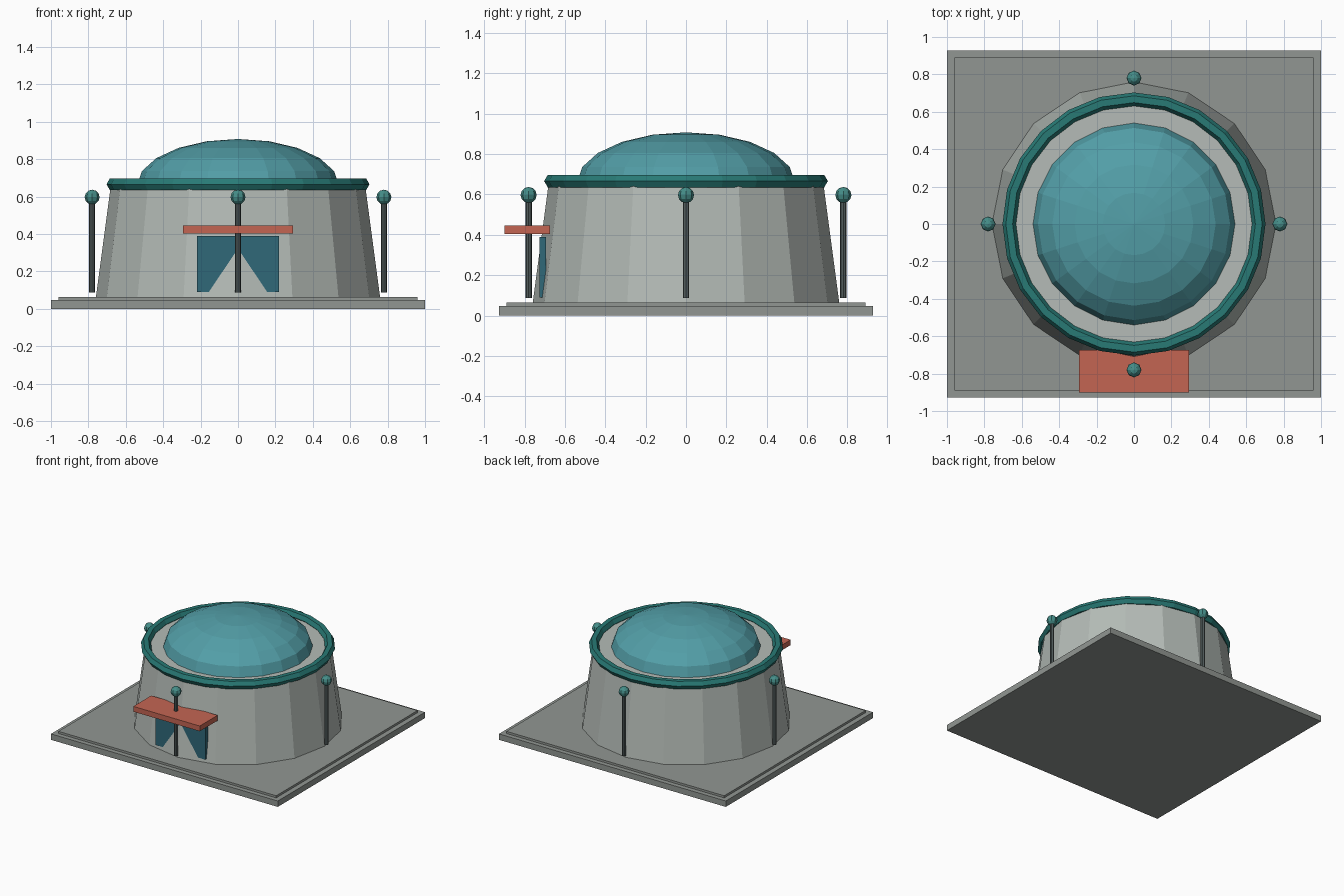
import bpy, bmesh, math
from mathutils import Matrix

if "Cube" in bpy.data.objects:
    bpy.data.objects.remove(bpy.data.objects["Cube"])


def material(name, rgb):
    m = bpy.data.materials.new(name)
    m.diffuse_color = (*rgb, 1)
    m.use_nodes = True
    m.node_tree.nodes["Principled BSDF"].inputs["Base Color"].default_value = m.diffuse_color
    return m


STONE = material("stone", (0.283, 0.307, 0.288))
PLASTER = material("plaster", (0.459, 0.50, 0.472))
GLASS = material("dome_teal", (0.086, 0.345, 0.39))
TRIM = material("trim_teal", (0.021, 0.194, 0.179))
DOOR = material("door_blue", (0.029, 0.14, 0.19))
RED = material("canopy_red", (0.548, 0.131, 0.086))
METAL = material("post_metal", (0.085, 0.11, 0.11))
LAMP = material("lamp_teal", (0.06, 0.27, 0.25))


def finish(name, mat):
    ob = bpy.context.object
    ob.name = name
    ob.data.materials.append(mat)
    return ob


def box(name, x, y, z, mat):
    """Box from (min, max) pairs."""
    bpy.ops.mesh.primitive_cube_add(size=1, location=[(a + b) / 2 for a, b in (x, y, z)])
    ob = finish(name, mat)
    ob.data.transform(Matrix.Diagonal((x[1] - x[0], y[1] - y[0], z[1] - z[0], 1)))
    return ob


def cone(name, r1, r2, z, sides, mat, x=0, y=0):
    bpy.ops.mesh.primitive_cone_add(vertices=sides, radius1=r1, radius2=r2, depth=z[1] - z[0],
                                    location=(x, y, (z[0] + z[1]) / 2))
    return finish(name, mat)


# Stepped plinth
box("plinth", (-1, 1), (-0.927, 0.927), (0, 0.047), STONE)
box("plinth_top", (-0.96, 0.96), (-0.89, 0.89), (0.047, 0.064), STONE)

# Tapered sixteen-sided drum
cone("drum_wall", 0.76, 0.68, (0.06, 0.66), 16, PLASTER)

# Rim with hexagonal section
bpy.ops.mesh.primitive_torus_add(major_radius=0.667, minor_radius=0.036, major_segments=24,
                                 minor_segments=6, location=(0, 0, 0.666))
finish("rim_ring", TRIM)

# Flattened dome, upper half only
bpy.ops.mesh.primitive_uv_sphere_add(segments=20, ring_count=10, radius=1, location=(0, 0, 0.66))
dome = finish("dome", GLASS)
bm = bmesh.new()
bm.from_mesh(dome.data)
bmesh.ops.delete(bm, geom=[v for v in bm.verts if v.co.z < -0.01], context='VERTS')
bmesh.ops.scale(bm, vec=(0.54, 0.54, 0.248), verts=bm.verts)
bm.to_mesh(dome.data)
bm.free()

# Doorway panel, partly sunk in the sloping wall, with canopy
box("door", (-0.22, 0.22), (-0.725, -0.695), (0.09, 0.39), DOOR)
box("canopy", (-0.293, 0.293), (-0.90, -0.675), (0.403, 0.445), RED)

# Four lamp posts around the drum
for i, side in enumerate(("right", "back", "left", "front")):
    a = i * math.pi / 2
    x, y = 0.78 * math.cos(a), 0.78 * math.sin(a)
    cone(f"lamp_post_{side}", 0.016, 0.016, (0.087, 0.587), 8, METAL, x, y)
    bpy.ops.mesh.primitive_uv_sphere_add(segments=8, ring_count=6, radius=0.04,
                                         location=(x, y, 0.597))
    finish(f"lamp_globe_{side}", LAMP)
